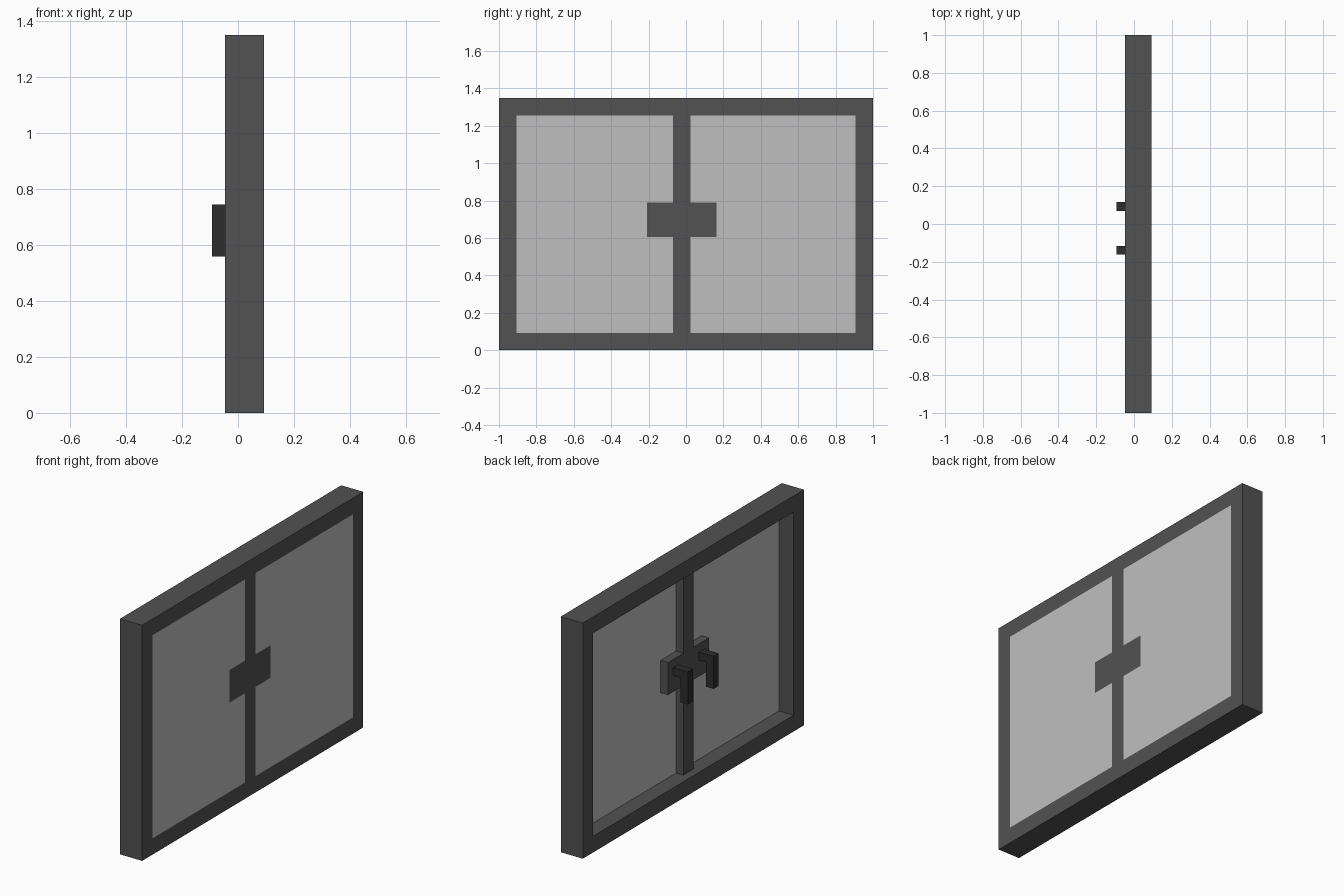
import bpy
import bmesh

if "Cube" in bpy.data.objects:
    bpy.data.objects.remove(bpy.data.objects["Cube"], do_unlink=True)

U = 2 / 43            # module: the window is 43 x 29 modules and 3 deep
BACK = 2 * U          # outer face, where every part is flush


def material(name, value):
    m = bpy.data.materials.new(name)
    m.use_nodes = True
    colour = (value, value, value, 1)
    m.diffuse_color = colour
    m.node_tree.nodes["Principled BSDF"].inputs["Base Color"].default_value = colour
    return m


frame_grey = material("frame grey", 0.084)
glass_grey = material("glass light grey", 0.521)
handle_black = material("handle dark grey", 0.026)


def finish(name, bm, mat):
    bmesh.ops.recalc_face_normals(bm, faces=bm.faces[:])
    mesh = bpy.data.meshes.new(name)
    bm.to_mesh(mesh)
    bm.free()
    mesh.materials.append(mat)
    obj = bpy.data.objects.new(name, mesh)
    bpy.context.collection.objects.link(obj)
    return obj


def prism(name, points, offset, mat):
    """Extrude a closed outline of 3D points along the offset vector."""
    bm = bmesh.new()
    face = bm.faces.new([bm.verts.new(p) for p in points])
    out = bmesh.ops.extrude_face_region(bm, geom=[face], use_keep_orig=True)
    moved = [g for g in out["geom"] if isinstance(g, bmesh.types.BMVert)]
    bmesh.ops.translate(bm, verts=moved, vec=offset)
    return finish(name, bm, mat)


def slab(name, outline, x, mat):
    """Outline in (y, z) modules, from depth x to the outer face."""
    pts = [(x, (y - 21.5) * U, z * U) for y, z in outline]
    return prism(name, pts, (BACK - x, 0, 0), mat)


# Outer frame: rectangular ring with mitred corners
bm = bmesh.new()
rings = []
for x in (-U, BACK):
    for inset in (0, 2):
        corners = [(inset, inset), (43 - inset, inset),
                   (43 - inset, 29 - inset), (inset, 29 - inset)]
        rings.append([bm.verts.new((x, (y - 21.5) * U, z * U)) for y, z in corners])
for a, b in ((0, 1), (2, 3), (0, 2), (1, 3)):
    for i in range(4):
        j = (i + 1) % 4
        bm.faces.new((rings[a][i], rings[a][j], rings[b][j], rings[b][i]))
finish("window_frame", bm, frame_grey)

# Centre post with the lock block
slab("centre_post_and_lock", [(20, 2), (22, 2), (22, 13), (25, 13), (25, 17), (22, 17),
                              (22, 27), (20, 27), (20, 17), (17, 17), (17, 13), (20, 13)],
     0, frame_grey)

# Glass panes, notched around the lock block
for name, edge, post, lock in (("front_pane", 2, 20, 17), ("back_pane", 41, 22, 25)):
    slab(name, [(edge, 2), (post, 2), (post, 13), (lock, 13), (lock, 17),
                (post, 17), (post, 27), (edge, 27)], U, glass_grey)

# Hooked handles: short arm out of the lock block, then a grip hanging down
for name, y in (("front_handle", 18), ("back_handle", 23)):
    outline = [(0, 16), (-2, 16), (-2, 12), (-1, 12), (-1, 15), (0, 15)]
    prism(name, [(x * U, (y - 21.5) * U, z * U) for x, z in outline], (0, U, 0), handle_black)
